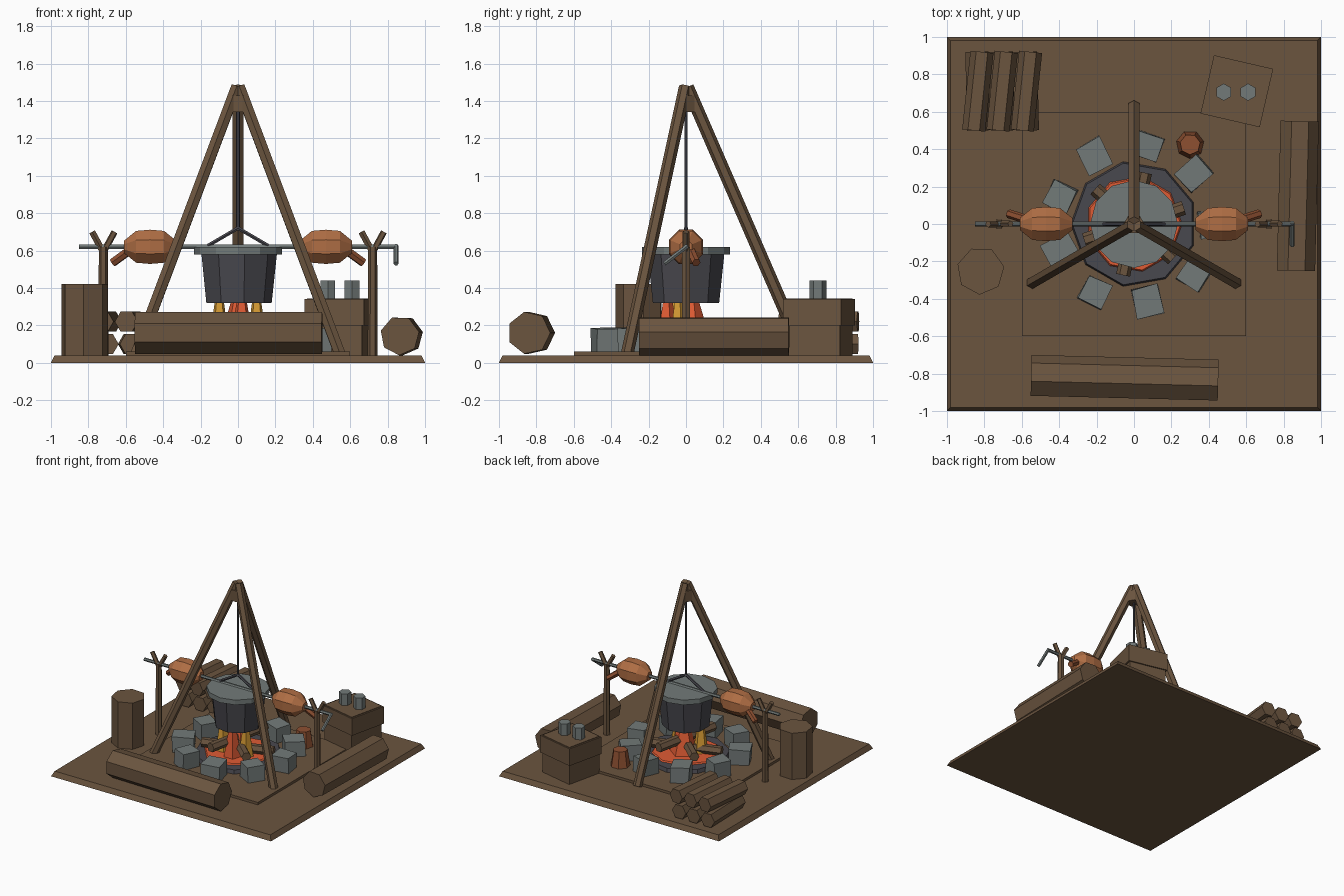
import bpy, bmesh, math, random
from mathutils import Vector, Matrix

if "Cube" in bpy.data.objects:
    bpy.data.objects.remove(bpy.data.objects["Cube"])

random.seed(4)


def material(name, rgb):
    m = bpy.data.materials.new(name)
    m.diffuse_color = (*rgb, 1)
    m.use_nodes = True
    m.node_tree.nodes["Principled BSDF"].inputs["Base Color"].default_value = m.diffuse_color
    return m


WOOD = material("brown wood", (0.145, 0.089, 0.049))
IRON = material("dark iron", (0.066, 0.065, 0.077))
STONE = material("grey stone", (0.17, 0.195, 0.19))
MEAT = material("roast meat", (0.43, 0.155, 0.058))
COPPER = material("dark copper", (0.27, 0.08, 0.031))
EMBER = material("ember orange", (0.74, 0.105, 0.034))
FLAME = material("flame yellow", (0.68, 0.33, 0.034))


def finish(name, bm, mat):
    bmesh.ops.recalc_face_normals(bm, faces=bm.faces)
    me = bpy.data.meshes.new(name)
    bm.to_mesh(me)
    bm.free()
    me.materials.append(mat)
    ob = bpy.data.objects.new(name, me)
    bpy.context.collection.objects.link(ob)
    return ob


def lathe(name, origin, axis, profile, n, mat, phase=0):
    """Closed n-sided solid; profile is (radius, distance along axis)."""
    origin, axis = Vector(origin), Vector(axis).normalized()
    u = Vector((0, 0, 1)).cross(axis)
    u = u.normalized() if u.length > 1e-4 else Vector((1, 0, 0))
    v = axis.cross(u)
    bm = bmesh.new()
    rings = []
    for r, h in profile:
        ring = []
        for i in range(n):
            a = math.radians(phase) + math.tau * i / n
            ring.append(bm.verts.new(origin + axis * h + (u * math.cos(a) + v * math.sin(a)) * r))
        rings.append(ring)
    for a, b in zip(rings, rings[1:]):
        for i in range(n):
            j = (i + 1) % n
            bm.faces.new((a[i], a[j], b[j], b[i]))
    bm.faces.new(rings[0][::-1])
    bm.faces.new(rings[-1])
    return finish(name, bm, mat)


def rod(name, p, q, r, n, mat, phase=0, r2=None):
    p, q = Vector(p), Vector(q)
    return lathe(name, p, q - p, [(r, 0), (r if r2 is None else r2, (q - p).length)], n, mat, phase)


def column(name, x, y, z0, z1, r0, r1, n, mat, phase=0):
    return rod(name, (x, y, z0), (x, y, z1), r0, n, mat, phase, r1)


def box(name, centre, size, mat, turn=0, jitter=0):
    bm = bmesh.new()
    bmesh.ops.create_cube(bm, size=1, matrix=Matrix.Translation(centre)
                          @ Matrix.Rotation(math.radians(turn), 4, 'Z')
                          @ Matrix.Diagonal((*size, 1)))
    for vert in bm.verts:
        vert.co += Vector([random.uniform(-jitter, jitter) for _ in range(3)])
    return finish(name, bm, mat)


def polar(r, deg, z):
    a = math.radians(deg)
    return (r * math.cos(a), r * math.sin(a), z)


# Ground slab with sloped edges, and the raised patch
s2 = math.sqrt(2)
column("ground_slab", 0, 0, 0, 0.04, s2, 0.98 * s2, 4, WOOD, 45)
box("ground_patch", (0, 0, 0.05), (1.2, 1.2, 0.02), WOOD)

# Fire pit: ash, embers, ring of stones, crossed logs, flames
column("ash_bed", 0, 0, 0.055, 0.09, 0.34, 0.33, 9, IRON, 20)
column("ember_bed", 0, 0, 0.08, 0.1, 0.265, 0.25, 9, EMBER)
for i in range(9):
    a = 40 * i
    size = 0.14 + 0.02 * (i % 2)
    x, y, z = polar(0.42, a, 0.12)
    box(f"ring_stone_{i + 1}", (x, y, z), (size, 0.14, 0.13), STONE, a + random.uniform(-10, 10), 0.006)
for i, (a, z) in enumerate([(18, 0.13), (138, 0.17), (78, 0.21)]):
    rod(f"fire_log_{i + 1}", polar(-0.28, a, z), polar(0.28, a, z), 0.038, 6, WOOD)
for i, (x, y, r, mat) in enumerate([(0, 0.03, 0.11, EMBER), (-0.1, -0.05, 0.06, FLAME),
                                    (0.1, -0.04, 0.06, FLAME), (0.02, -0.1, 0.07, EMBER)]):
    column(f"flame_{i + 1}", x, y, 0.09, 0.42, r, 0.012, 5, mat, 18)

# Tripod with lashing
for i, a in enumerate((90, 210, 330)):
    rod(f"tripod_leg_{i + 1}", polar(0.63, a, 0.045), polar(0.008, a, 1.475), 0.034, 6, WOOD, 30)
column("tripod_lashing", 0, 0, 1.34, 1.43, 0.056, 0.056, 6, WOOD)

# Hanging cauldron
column("hanging_rod", 0, 0, 0.71, 1.4, 0.01, 0.01, 6, IRON)
column("cauldron", 0, 0, 0.32, 0.6, 0.18, 0.21, 9, IRON)
column("cauldron_rim", 0, 0, 0.58, 0.62, 0.235, 0.235, 12, STONE)
for side, s in (("left", -1), ("right", 1)):
    rod(f"cauldron_handle_{side}", (s * 0.18, 0, 0.615), (0, 0, 0.72), 0.011, 6, IRON)

# Roasting spit with crank
rod("spit", (-0.85, 0, 0.62), (0.85, 0, 0.62), 0.013, 6, STONE)
rod("spit_crank", (0.845, 0.008, 0.625), (0.845, -0.115, 0.53), 0.013, 6, STONE)

# Forked posts and roasts on both sides
for side, s in (("left", -1), ("right", 1)):
    column(f"fork_post_{side}", s * 0.72, 0, 0.035, 0.62, 0.027, 0.024, 6, WOOD)
    for k in (-1, 1):
        rod(f"fork_prong_{side}_{'inner' if k == -s else 'outer'}",
            (s * 0.72, 0, 0.59), (s * 0.72 + k * 0.06, 0, 0.7), 0.018, 5, WOOD)
    lathe(f"roast_{side}", (s * 0.47, 0, 0.62), (1, 0, 0),
          [(0.035, -0.14), (0.092, -0.075), (0.099, 0), (0.092, 0.075), (0.035, 0.14)],
          8, MEAT, 22.5)
    rod(f"roast_leg_{side}", (s * 0.56, 0.02, 0.615), (s * 0.67, 0.055, 0.535), 0.024, 6, COPPER)

# Seats: stump and two logs
column("stump", -0.82, -0.25, 0.035, 0.42, 0.128, 0.128, 7, WOOD, 10)
rod("front_log", (-0.55, -0.815, 0.16), (0.45, -0.84, 0.16), 0.115, 7, WOOD)
rod("right_log", (0.865, -0.25, 0.145), (0.885, 0.55, 0.145), 0.105, 7, WOOD, 15)

# Stacked firewood
for row, (z, tilt) in enumerate([(0.1, -0.005), (0.22, 0.022)]):
    for i in range(3):
        x = -0.835 + 0.13 * i
        rod(f"firewood_{row + 1}_{i + 1}", (x - tilt, 0.5, z), (x + tilt, 0.92, z), 0.062, 6, WOOD)

# Crate with two mugs
box("crate_body", (0.55, 0.71, 0.19), (0.3, 0.3, 0.31), WOOD, -13)
box("crate_band", (0.55, 0.71, 0.27), (0.325, 0.32, 0.14), WOOD, -13)
for i, x in enumerate((0.48, 0.61)):
    column(f"mug_{i + 1}", x, 0.705, 0.34, 0.44, 0.046, 0.046, 6, STONE, 30)

# Copper pot beside the fire
column("copper_pot", 0.3, 0.425, 0.055, 0.19, 0.076, 0.055, 7, COPPER, 12)
